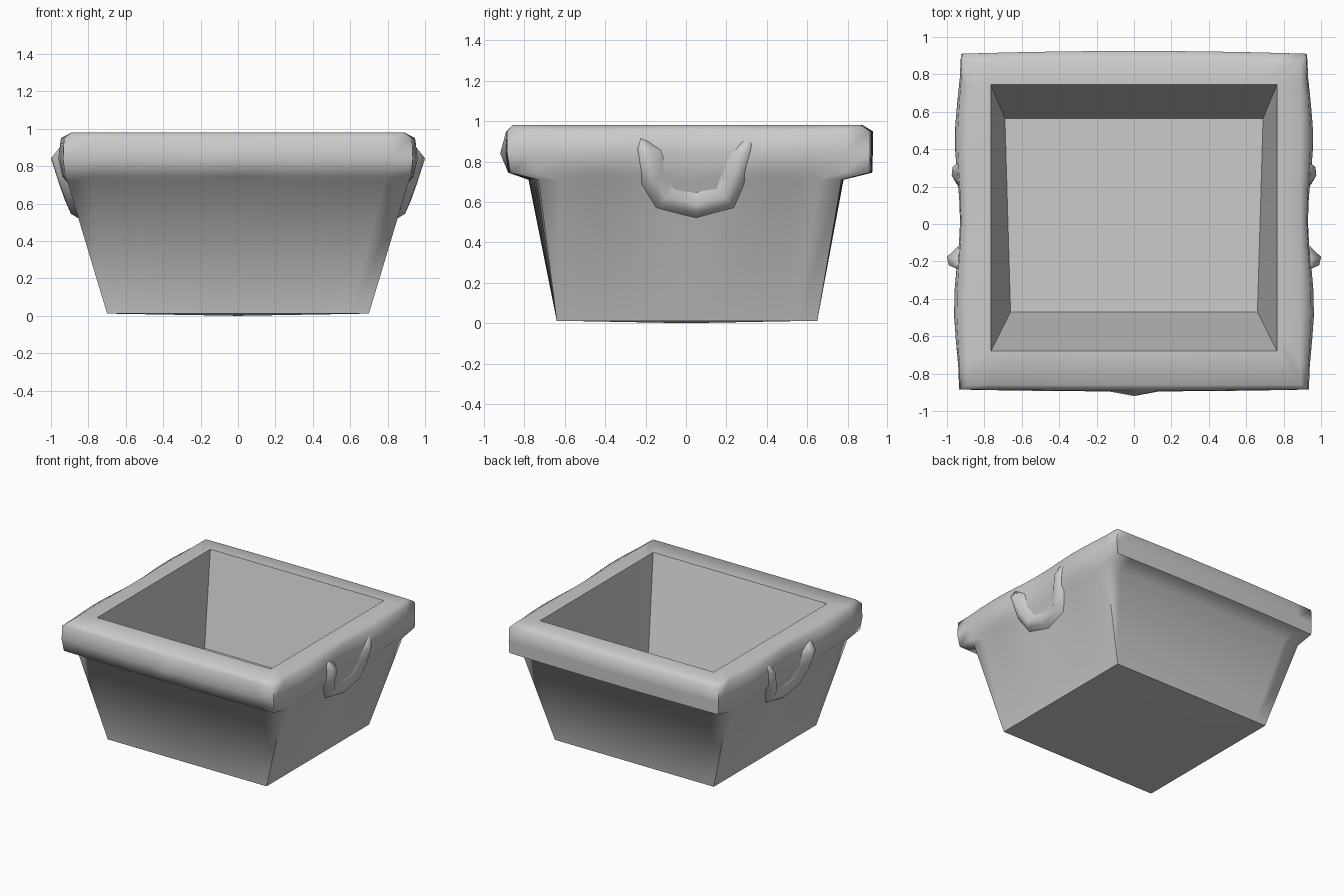
import bpy
import bmesh
import math
from mathutils import Vector

cube = bpy.data.objects.get("Cube")
if cube:
    bpy.data.objects.remove(cube, do_unlink=True)

# One plain grey for the whole basin
GREY = (0.6, 0.6, 0.6, 1.0)
stone = bpy.data.materials.new("stone_grey")
stone.use_nodes = True
stone.diffuse_color = GREY
stone.node_tree.nodes["Principled BSDF"].inputs["Base Color"].default_value = GREY

SEGMENTS = 14  # divisions along each side of a ring


def finish(bm, name, angle):
    """Turn a bmesh into a smooth shaded object with sharp corners."""
    bmesh.ops.recalc_face_normals(bm, faces=bm.faces)
    mesh = bpy.data.meshes.new(name)
    bm.to_mesh(mesh)
    bm.free()
    mesh.materials.append(stone)
    obj = bpy.data.objects.new(name, mesh)
    bpy.context.collection.objects.link(obj)
    bpy.ops.object.select_all(action='DESELECT')
    obj.select_set(True)
    bpy.context.view_layer.objects.active = obj
    bpy.ops.object.shade_smooth_by_angle(angle=math.radians(angle))
    return obj


def bridge(bm, a, b):
    """Join two closed loops of equal length with quads."""
    for i in range(len(a)):
        j = (i + 1) % len(a)
        bm.faces.new((a[i], a[j], b[j], b[i]))


def ring(bm, xf, xb, y0, y1, z, front=0, back=0, side=0, peak=0):
    """Four-sided loop whose sides swell outward by the given amounts."""
    corners = [Vector(c) for c in ((-xf, y0, z), (xf, y0, z), (xb, y1, z), (-xb, y1, z))]
    verts = []
    for s in range(4):
        a, b = corners[s], corners[(s + 1) % 4]
        for i in range(SEGMENTS):
            t = i / SEGMENTS
            p = a.lerp(b, t)
            u = 2 * t - 1
            if s == 0:
                p.y -= front * (1 - u * u) + peak * max(0, 1 - abs(u) * 7)
            elif s == 2:
                p.y += back * (1 - u * u)
            else:
                p.x += (1 if s == 1 else -1) * side * math.sin(2 * math.pi * t) ** 2
            verts.append(bm.verts.new(p))
    return verts


# Basin: tapered body, overhanging rim and hollow, lofted as one shell
bm = bmesh.new()
rings = [
    ring(bm, 0.70, 0.70, -0.64, 0.65, 0.012),
    ring(bm, 0.91, 0.91, -0.73, 0.77, 0.71, front=0.05, back=0.01),
    ring(bm, 0.925, 0.92, -0.87, 0.91, 0.745, 0.01, 0.012, 0.015),
    ring(bm, 0.935, 0.925, -0.885, 0.91, 0.84, 0.01, 0.015, 0.03, 0.025),
    ring(bm, 0.93, 0.92, -0.885, 0.91, 0.95, 0.005, 0.015, 0.02),
    ring(bm, 0.89, 0.89, -0.86, 0.865, 0.98, 0, 0.01),
    ring(bm, 0.765, 0.765, -0.68, 0.745, 0.98),
    ring(bm, 0.66, 0.69, -0.47, 0.565, 0.28),
]
for lower, upper in zip(rings, rings[1:]):
    bridge(bm, lower, upper)
bm.faces.new(rings[-1])
foot = bm.verts.new((0, 0, 0))
for i, v in enumerate(rings[0]):
    bm.faces.new((v, foot, rings[0][i - 1]))
finish(bm, "basin", 70)


# Handles: U-shaped ridges growing out of the side walls
PATH = [(-0.21, 0.91, 0.0), (-0.205, 0.85, 0.06), (-0.18, 0.70, 0.045),
        (-0.12, 0.60, 0.04), (0.05, 0.56, 0.035), (0.21, 0.60, 0.04),
        (0.25, 0.70, 0.04), (0.29, 0.84, 0.035), (0.30, 0.91, 0.0)]
CENTRE = Vector((0.05, 0.78))


def wall(z):
    return min(0.70 + 0.30 * z, 0.94)


def handle(name, sign):
    bm = bmesh.new()
    loops = []
    for y, z, lift in PATH:
        p = Vector((y, z))
        inward = (CENTRE - p).normalized()
        section = ((0.11, -0.02), (0.03, lift), (-0.015, lift * 0.85), (-0.05, -0.02))
        loop = []
        for offset, height in section:
            q = p + inward * offset
            loop.append(bm.verts.new((sign * (wall(q.y) + height), q.x, q.y)))
        loops.append(loop)
    for a, b in zip(loops, loops[1:]):
        bridge(bm, a, b)
    bm.faces.new(loops[0])
    bm.faces.new(loops[-1])
    finish(bm, name, 70)


handle("left_handle", 1)
handle("right_handle", -1)
